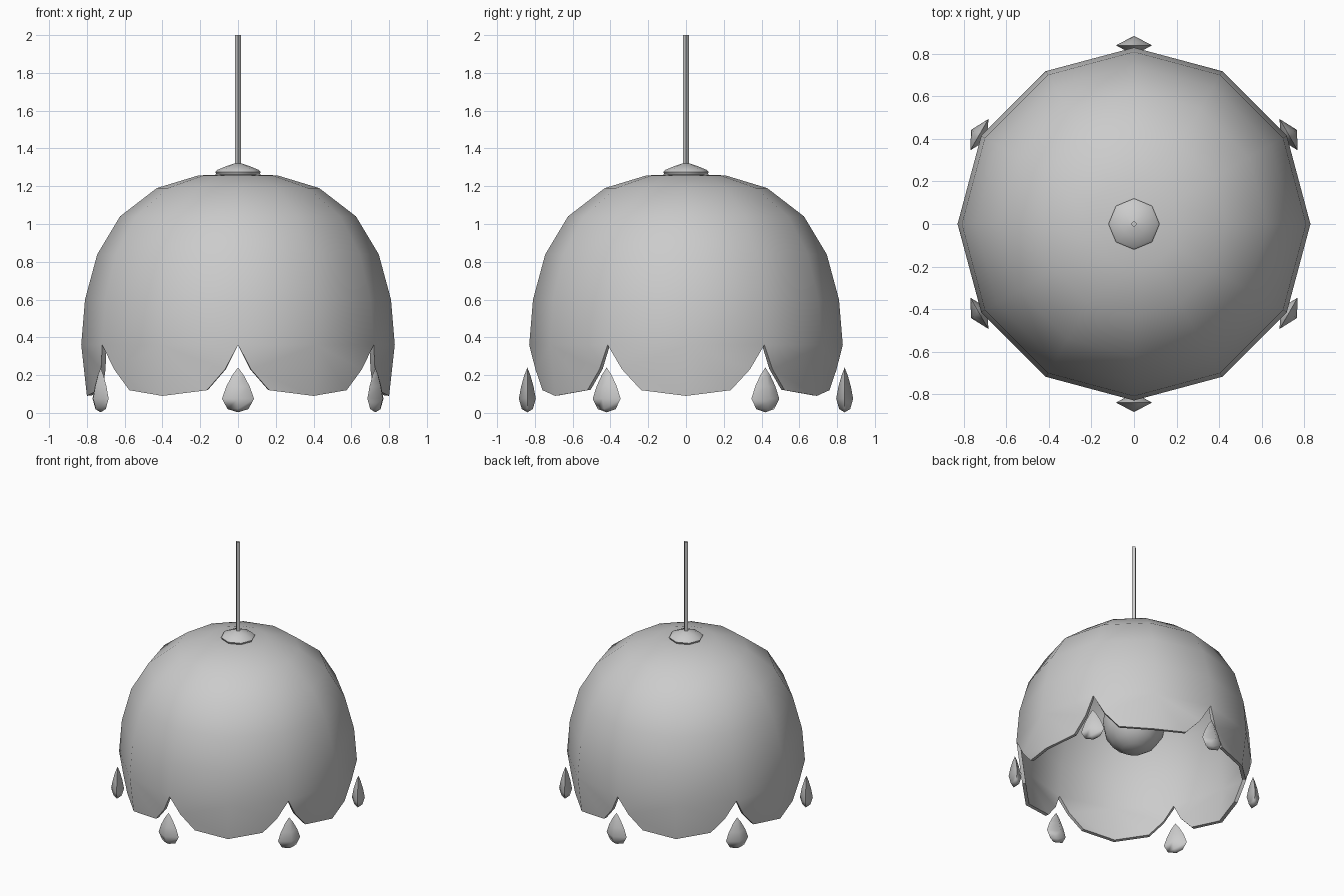
import bpy, bmesh
from math import sin, cos, radians, pi
from mathutils import Matrix

if "Cube" in bpy.data.objects:
    bpy.data.objects.remove(bpy.data.objects["Cube"])


def finish(bm, name, angle=40):
    bmesh.ops.recalc_face_normals(bm, faces=bm.faces)
    me = bpy.data.meshes.new(name)
    bm.to_mesh(me)
    bm.free()
    ob = bpy.data.objects.new(name, me)
    bpy.context.collection.objects.link(ob)
    bpy.ops.object.select_all(action='DESELECT')
    ob.select_set(True)
    bpy.context.view_layer.objects.active = ob
    for m in list(ob.modifiers):
        bpy.ops.object.modifier_apply(modifier=m.name)
    bpy.ops.object.shade_smooth_by_angle(angle=radians(angle))
    return ob


def ring(bm, r, z, n, sy=1.0):
    return [bm.verts.new((r * cos(2 * pi * i / n), sy * r * sin(2 * pi * i / n), z)) for i in range(n)]


def bridge(bm, a, b):
    n = len(a)
    for i in range(n):
        bm.faces.new((a[i], a[(i + 1) % n], b[(i + 1) % n], b[i]))


def lathe(profile, n, sy=1.0):
    """Revolved closed solid; profile is (radius, z) from bottom to top."""
    bm = bmesh.new()
    rings = [ring(bm, r, z, n, sy) for r, z in profile]
    for a, b in zip(rings, rings[1:]):
        bridge(bm, a, b)
    bm.faces.new(rings[0])
    bm.faces.new(rings[-1])
    bmesh.ops.remove_doubles(bm, verts=bm.verts, dist=0.0005)
    return bm


# scalloped twelve-sided shade
N = 12
bm = bmesh.new()
rows = [ring(bm, r, z, N) for r, z in
        [(0.83, 0.36), (0.81, 0.60), (0.745, 0.84), (0.625, 1.04), (0.43, 1.19), (0.21, 1.257)]]
for a, b in zip(rows, rows[1:]):
    bridge(bm, a, b)
top = bm.verts.new((0, 0, 1.266))
for i in range(N):
    bm.faces.new((rows[-1][i], rows[-1][(i + 1) % N], top))

# six lobes: two mirrored halves around each even column
for i in range(0, N, 2):
    lobe = rows[0][i]
    low = lobe.co * (0.80 / 0.83)
    tip = bm.verts.new((low.x, low.y, 0.09))
    for j in ((i + 1) % N, (i - 1) % N):
        notch = rows[0][j]
        pts = []
        for t, z in ((0.41, 0.12), (0.17, 0.23)):
            p = notch.co.lerp(lobe.co, t)
            k = 1 - (0.36 - z) / 0.27 * 0.036
            pts.append(bm.verts.new((p.x * k, p.y * k, z)))
        bm.faces.new([notch, lobe, tip] + pts)
bmesh.ops.recalc_face_normals(bm, faces=bm.faces)
# make sure the shell faces outward before it is thickened
if max(bm.faces, key=lambda f: f.calc_center_median().z).normal.z < 0:
    bmesh.ops.reverse_faces(bm, faces=bm.faces)
me = bpy.data.meshes.new("shade_shell")
bm.to_mesh(me)
bm.free()
shell = bpy.data.objects.new("shade", me)
bpy.context.collection.objects.link(shell)
mod = shell.modifiers.new("thickness", 'SOLIDIFY')
mod.thickness = 0.025
mod.offset = -1
bpy.context.view_layer.objects.active = shell
shell.select_set(True)
bpy.ops.object.modifier_apply(modifier=mod.name)
bpy.ops.object.shade_smooth_by_angle(angle=radians(40))

# cap on top of the shade
finish(lathe([(0.11, 1.255), (0.12, 1.275), (0.108, 1.287), (0.06, 1.307), (0.02, 1.32)], 8), "cap", 50)

# hanging rod, running down to the bulb
finish(lathe([(0.016, 0.75), (0.016, 2.0)], 4), "rod", 30)

# round bulb inside
bm = bmesh.new()
bmesh.ops.create_uvsphere(bm, u_segments=12, v_segments=8, radius=0.22,
                          matrix=Matrix.Translation((0, 0, 0.58)))
finish(bm, "bulb", 60)

# six diamond-section teardrops below the notches
drop = [(0.0, 0.24), (0.03, 0.20), (0.062, 0.14), (0.085, 0.075), (0.055, 0.02), (0.0, 0.003)][::-1]
for k in range(6):
    ang = 30 + 60 * k
    bm = lathe([(max(r, 0.0001), z) for r, z in drop], 4, 0.045 / 0.085)
    bm.transform(Matrix.Rotation(radians(ang), 4, 'Z') @ Matrix.Translation((0.84, 0, 0))
                 @ Matrix.Rotation(radians(90), 4, 'Z'))
    finish(bm, f"drop_{k + 1}", 65)
